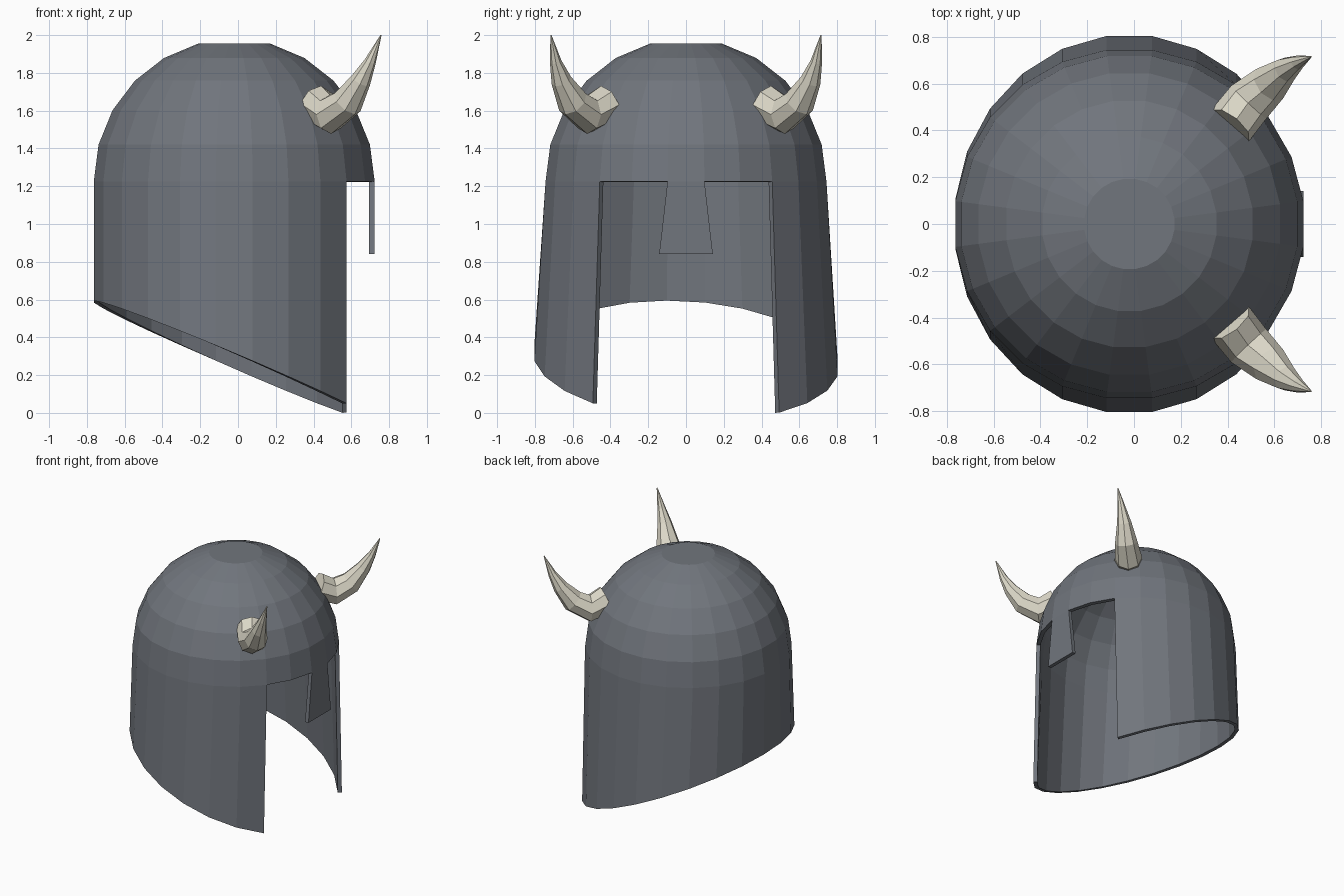
import bpy, bmesh
from math import sin, cos, radians
from mathutils import Vector

if "Cube" in bpy.data.objects:
    bpy.data.objects.remove(bpy.data.objects["Cube"])

SIDES, CX, R = 24, -0.02, 0.75


def material(name, rgb):
    m = bpy.data.materials.new(name)
    m.diffuse_color = (*rgb, 1)
    m.use_nodes = True
    m.node_tree.nodes["Principled BSDF"].inputs["Base Color"].default_value = m.diffuse_color
    return m


def make_object(name, bm, mat):
    bmesh.ops.recalc_face_normals(bm, faces=bm.faces[:])
    me = bpy.data.meshes.new(name)
    bm.to_mesh(me)
    bm.free()
    me.materials.append(mat)
    ob = bpy.data.objects.new(name, me)
    bpy.context.collection.objects.link(ob)
    return ob


steel = material("steel", (0.165, 0.18, 0.205))
bone = material("bone", (0.72, 0.69, 0.58))

# Helmet shell: dome rings, then a flared skirt with a slanted lower edge
bm = bmesh.new()
angles = [radians((i + 0.5) * 360 / SIDES) for i in range(SIDES)]
rings = []
for lat in range(75, -1, -15):
    r, z = R * cos(radians(lat)), 1.225 + 0.755 * sin(radians(lat))
    rings.append([bm.verts.new((CX + r * cos(a), r * sin(a), z)) for a in angles])
bm.faces.new(rings[0])
for upper, lower in zip(rings, rings[1:]):
    for i in range(SIDES):
        j = (i + 1) % SIDES
        bm.faces.new((upper[i], lower[i], lower[j], upper[j]))

# Skirt leaves five front sectors open for the face
brow = rings[-1]
hem = {}
for i in range(2, SIDES - 3 + 1):
    x, y = brow[i].co.x, brow[i].co.y * 1.08
    hem[i] = bm.verts.new((x, y, 0.268 - 0.421 * x - 0.05 * y))
for i in range(2, SIDES - 3):
    bm.faces.new((brow[i], hem[i], hem[i + 1], brow[i + 1]))

# Nose guard hangs from the middle front sector
tip = [bm.verts.new((brow[i].co.x, s * 0.142, 0.84)) for i, s in ((SIDES - 1, -1), (0, 1))]
bm.faces.new((brow[-1], tip[0], tip[1], brow[0]))

shell = make_object("helmet_shell", bm, steel)
# Make sure the shell faces outward before thickening it inward
if shell.data.polygons[0].normal.z < 0:
    shell.data.flip_normals()
solid = shell.modifiers.new("thickness", 'SOLIDIFY')
solid.thickness, solid.offset = 0.03, -1

# Horns: tapered octagonal sections along a curved path, mirrored across y
path = [((0.41, 0.42, 1.635), 0.105), ((0.49, 0.52, 1.58), 0.103),
        ((0.58, 0.60, 1.645), 0.085), ((0.65, 0.66, 1.76), 0.055),
        ((0.70, 0.69, 1.86), 0.031), ((0.757, 0.715, 2.0), 0.003)]


def horn(name, sign):
    bm = bmesh.new()
    pts = [Vector((x, y * sign, z)) for (x, y, z), _ in path]
    side = Vector((0.7, -0.7 * sign, 0)).normalized()
    sections = []
    for k, p in enumerate(pts):
        t = pts[min(k + 1, len(pts) - 1)] - pts[max(k - 1, 0)]
        up = side.cross(t).normalized()
        s = t.cross(up).normalized()
        r = path[k][1]
        sections.append([bm.verts.new(p + r * (s * cos(radians(a)) + up * sin(radians(a))))
                         for a in range(0, 360, 45)])
    for a, b in zip(sections, sections[1:]):
        for i in range(8):
            j = (i + 1) % 8
            bm.faces.new((a[i], a[j], b[j], b[i]))
    bm.faces.new(sections[0])
    bm.faces.new(sections[-1])
    make_object(name, bm, bone)


horn("left_horn", 1)
horn("right_horn", -1)
